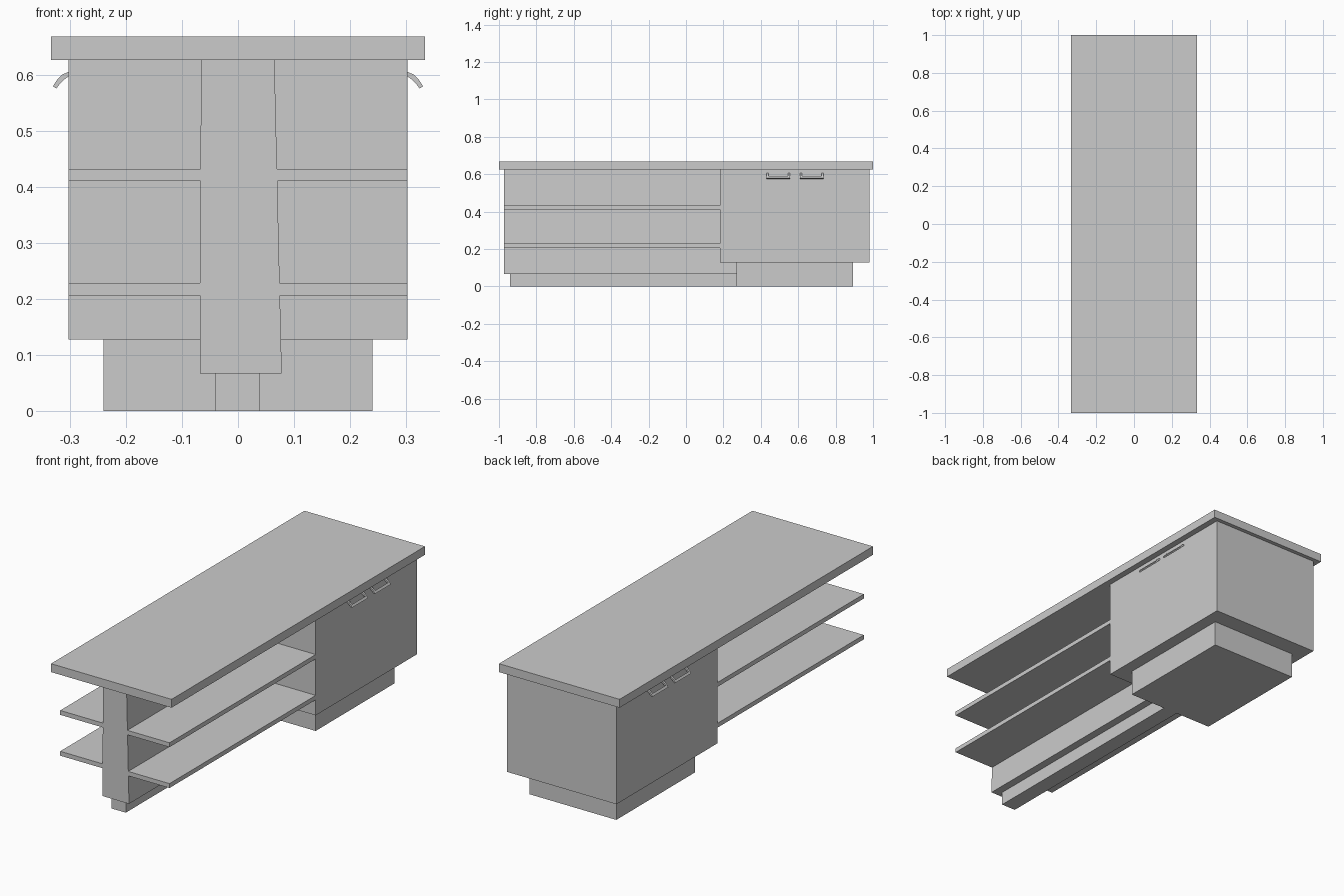
import bpy
import bmesh

cube = bpy.data.objects.get("Cube")
if cube:
    bpy.data.objects.remove(cube, do_unlink=True)

grey = bpy.data.materials.new("light grey")
grey.use_nodes = True
colour = (0.6, 0.6, 0.6, 1)
grey.diffuse_color = colour
grey.node_tree.nodes["Principled BSDF"].inputs["Base Color"].default_value = colour


def add_prisms(name, prisms):
    """Make one object from (x, z) profiles, each extruded from y0 to y1."""
    bm = bmesh.new()
    for profile, y0, y1 in prisms:
        face = bm.faces.new([bm.verts.new((x, y0, z)) for x, z in profile])
        moved = bmesh.ops.extrude_face_region(bm, geom=[face])["geom"]
        verts = [v for v in moved if isinstance(v, bmesh.types.BMVert)]
        bmesh.ops.translate(bm, verts=verts, vec=(0, y1 - y0, 0))
    bmesh.ops.recalc_face_normals(bm, faces=bm.faces)
    mesh = bpy.data.meshes.new(name)
    bm.to_mesh(mesh)
    bm.free()
    mesh.materials.append(grey)
    obj = bpy.data.objects.new(name, mesh)
    bpy.context.collection.objects.link(obj)
    return obj


def add_box(name, x0, x1, y0, y1, z0, z1):
    return add_prisms(name, [([(x0, z0), (x1, z0), (x1, z1), (x0, z1)], y0, y1)])


# Counter top, closed cabinet and its plinth
add_box("counter_top", -0.333, 0.333, -1, 1, 0.626, 0.668)
add_box("cabinet", -0.302, 0.302, 0.182, 0.98, 0.128, 0.626)
add_box("cabinet_plinth", -0.24, 0.24, 0.27, 0.893, 0, 0.128)

# Central divider, slightly wider at the bottom, on a narrow plinth
divider = [(-0.068, 0.067), (0.078, 0.067), (0.065, 0.626), (-0.066, 0.626)]
add_prisms("divider_wall", [(divider, -0.972, 0.27)])
add_box("divider_plinth", -0.041, 0.038, -0.94, 0.27, 0, 0.067)

# Open shelves
for name, z in (("lower_shelf", 0.206), ("upper_shelf", 0.41)):
    add_box(name, -0.302, 0.302, -0.972, 0.182, z, z + 0.022)

# Drooping pull handles: two curved arms joined by a bar, on both sides
outer = [(0.302, 0.605), (0.313, 0.6), (0.323, 0.59), (0.33, 0.579)]
inner = [(0.324, 0.575), (0.318, 0.583), (0.31, 0.591), (0.302, 0.597)]
bar = [outer[2], outer[3], inner[0], inner[1]]
for side, word in ((1, "left"), (-1, "right")):
    for place, y in (("front", 0.43), ("back", 0.61)):
        width, arm = 0.125, 0.01
        parts = [(outer + inner, y, y + arm),
                 (outer + inner, y + width - arm, y + width),
                 (bar, y + arm, y + width - arm)]
        parts = [([(side * x, z) for x, z in p], a, b) for p, a, b in parts]
        add_prisms(f"{word}_{place}_handle", parts)
